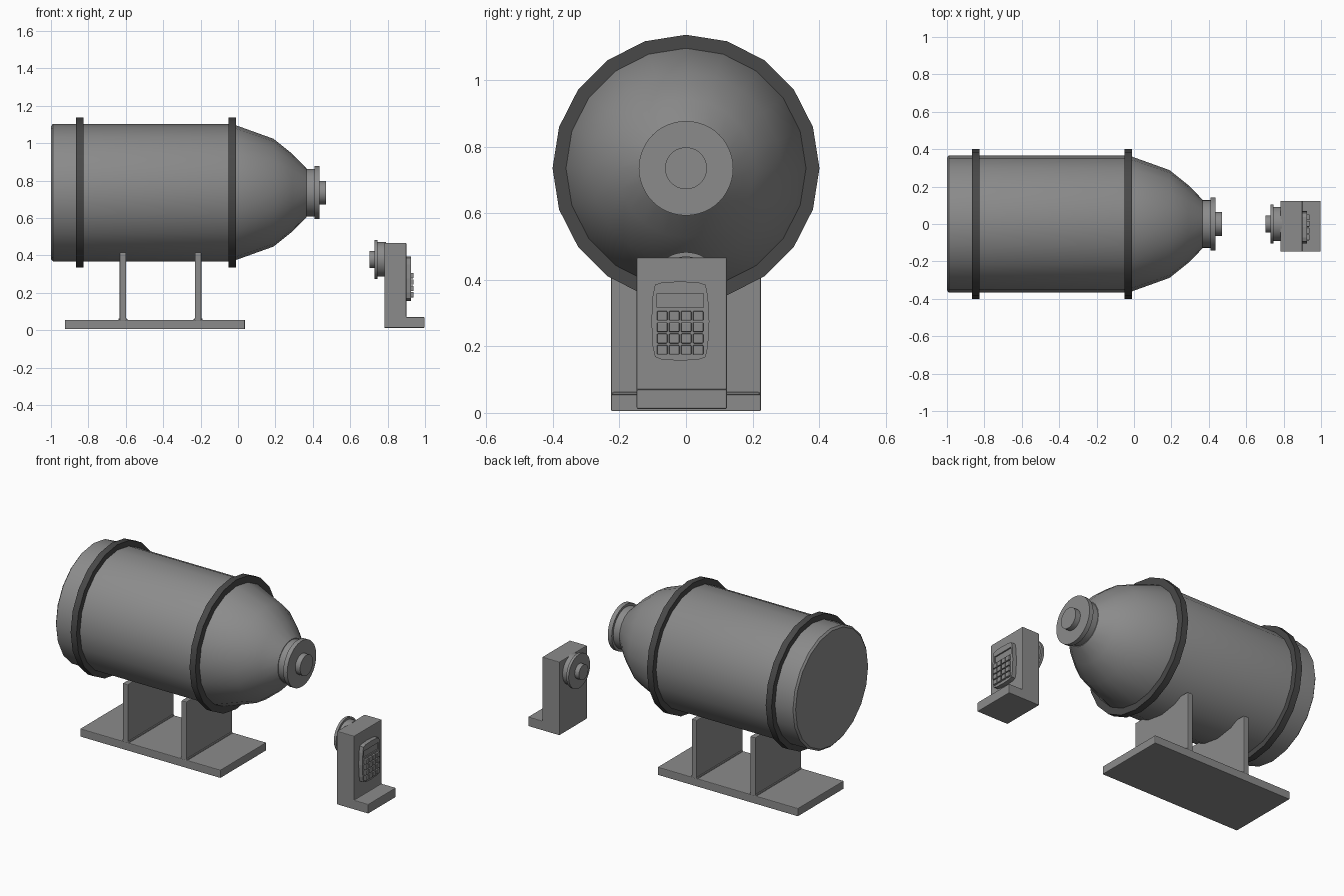
import bpy, bmesh, math
from mathutils import Matrix

if "Cube" in bpy.data.objects:
    bpy.data.objects.remove(bpy.data.objects["Cube"])


def material(name, v):
    m = bpy.data.materials.new(name)
    m.use_nodes = True
    m.diffuse_color = (v, v, v, 1)
    m.node_tree.nodes["Principled BSDF"].inputs["Base Color"].default_value = (v, v, v, 1)
    return m


GREY = material("mid grey", 0.26)
DARK = material("dark grey", 0.065)


def finish(name, bm, mat, bevel=0, smooth=False):
    bmesh.ops.recalc_face_normals(bm, faces=bm.faces)
    me = bpy.data.meshes.new(name)
    bm.to_mesh(me)
    bm.free()
    ob = bpy.data.objects.new(name, me)
    bpy.context.collection.objects.link(ob)
    me.materials.append(mat)
    if bevel:
        mod = ob.modifiers.new("bevel", "BEVEL")
        mod.width, mod.segments = bevel, 2
        mod.limit_method, mod.angle_limit = "ANGLE", math.radians(40)
    if smooth:
        bpy.ops.object.select_all(action="DESELECT")
        ob.select_set(True)
        bpy.context.view_layer.objects.active = ob
        bpy.ops.object.shade_smooth_by_angle(angle=math.radians(35))
    return ob


def box(name, x, y, z, mat=GREY, bevel=0.004):
    bm = bmesh.new()
    size = [b - a for a, b in (x, y, z)]
    mid = [(a + b) / 2 for a, b in (x, y, z)]
    bmesh.ops.create_cube(bm, size=1, matrix=Matrix.Translation(mid) @ Matrix.Diagonal((*size, 1)))
    return finish(name, bm, mat, bevel)


def lathe(name, profile, height, sides, mat=GREY):
    """Solid turned around a line along x, from (x, radius) points."""
    bm = bmesh.new()
    rings = []
    for x, r in profile:
        angles = [2 * math.pi * i / sides for i in range(sides)]
        rings.append([bm.verts.new((x, r * math.sin(a), height + r * math.cos(a))) for a in angles])
    for a, b in zip(rings, rings[1:]):
        for i in range(sides):
            j = (i + 1) % sides
            bm.faces.new((a[i], a[j], b[j], b[i]))
    bm.faces.new(rings[0])
    bm.faces.new(rings[-1])
    return finish(name, bm, mat, smooth=True)


def prism(name, outline, axis, start, end, bevel=0.004):
    """Outline pushed along x (axis 0, points y z) or y (axis 1, points x z)."""
    bm = bmesh.new()
    vs = [bm.verts.new((start, a, b) if axis == 0 else (a, start, b)) for a, b in outline]
    face = bm.faces.new(vs)
    out = bmesh.ops.extrude_face_region(bm, geom=[face])["geom"]
    move = [0, 0, 0]
    move[axis] = end - start
    bmesh.ops.translate(bm, vec=move, verts=[v for v in out if isinstance(v, bmesh.types.BMVert)])
    return finish(name, bm, GREY, bevel)


# Tank with domed end
AXIS = 0.735
lathe("tank", [(-1, 0.355), (-0.99, 0.367), (-0.03, 0.367), (0.19, 0.288),
               (0.29, 0.208), (0.365, 0.132)], AXIS, 20)
for name, x in (("rear_band", -0.867), ("front_band", -0.052)):
    lathe(name, [(x, 0.34), (x, 0.401), (x + 0.04, 0.401), (x + 0.04, 0.34)], AXIS, 20, DARK)
lathe("tank_nozzle", [(0.35, 0.127), (0.41, 0.127), (0.41, 0.142), (0.437, 0.142),
                      (0.437, 0.063), (0.47, 0.063)], AXIS, 48)

# Stand
box("stand_base", (-0.925, 0.037), (-0.225, 0.225), (0.005, 0.055))
for name, x in (("rear_support", -0.633), ("front_support", -0.231)):
    box(name, (x, x + 0.035), (-0.225, 0.225), (0.05, 0.415))
    box(name + "_weld", (x - 0.007, x + 0.042), (-0.222, 0.222), (0.05, 0.063), bevel=0.006)

# Control pedestal with foot
prism("pedestal", [(0.782, 0.012), (0.997, 0.012), (0.997, 0.07), (0.9, 0.07),
                   (0.9, 0.467), (0.782, 0.467)], 1, -0.148, 0.123)
lathe("pedestal_plug", [(0.79, 0.092), (0.747, 0.092), (0.747, 0.105), (0.731, 0.105),
                        (0.731, 0.046), (0.702, 0.046)], 0.378, 48)

# Keypad panel with rounded outline and a recessed display
MID = -0.017
half = [(0, 0.157), (0.055, 0.16), (0.076, 0.168), (0.083, 0.2), (0.087, 0.275),
        (0.083, 0.35), (0.076, 0.385), (0.055, 0.392), (0, 0.395)]
outline = [(MID + y, z) for y, z in half] + [(MID - y, z) for y, z in half[-2:0:-1]]
panel = prism("keypad_panel", outline, 0, 0.89, 0.926, 0)
cutter = box("display_cutter", (0.918, 0.95), (MID - 0.07, MID + 0.07), (0.316, 0.358), bevel=0)
cutter.hide_render = True
cutter.hide_set(True)
cut = panel.modifiers.new("display", "BOOLEAN")
cut.object, cut.operation, cut.solver = cutter, "DIFFERENCE", "EXACT"

# Four by four keys
for row in range(4):
    for col in range(4):
        y, z = MID - 0.07 + col * 0.036, 0.175 + row * 0.034
        box(f"key_{row + 1}_{col + 1}", (0.92, 0.938), (y, y + 0.031), (z, z + 0.029), bevel=0.003)
